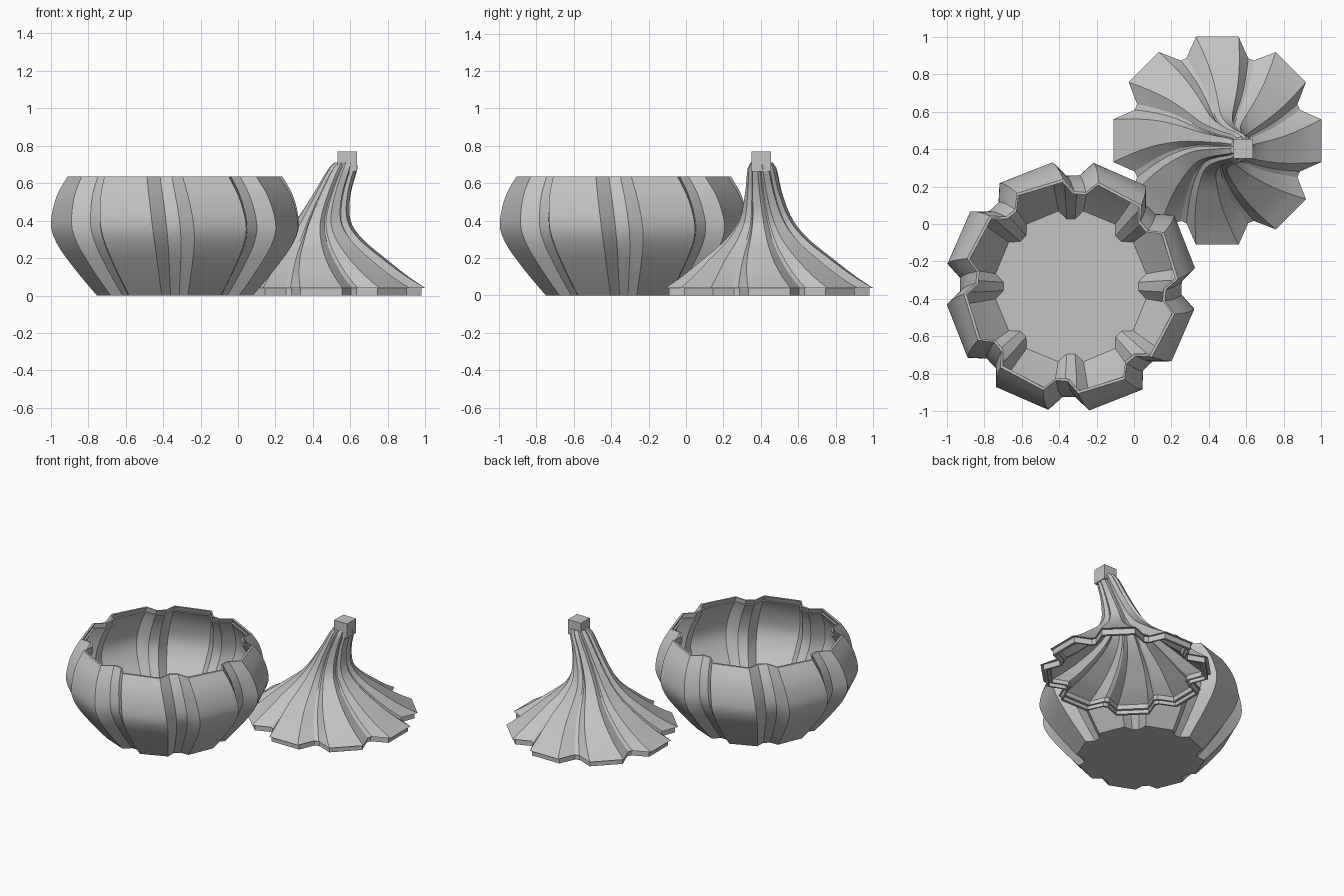
import bpy, bmesh, math

old = bpy.data.objects.get("Cube")
if old:
    bpy.data.objects.remove(old, do_unlink=True)

# One plain clay colour
clay = bpy.data.materials.new("grey_clay")
clay.use_nodes = True
GREY = (0.55, 0.55, 0.55, 1)
clay.diffuse_color = GREY
clay.node_tree.nodes["Principled BSDF"].inputs["Base Color"].default_value = GREY

LOBES = 8


def curve(points, z):
    """Smoothly interpolate a value from (z, value) points."""
    n = len(points)
    i = max([k for k in range(n - 1) if points[k][0] <= z + 1e-6], default=0)
    (z1, p1), (z2, p2) = points[i], points[i + 1]
    slope = lambda a, b: (points[b][1] - points[a][1]) / (points[b][0] - points[a][0])
    m1 = slope(max(i - 1, 0), i + 1) * (z2 - z1)
    m2 = slope(i, min(i + 2, n - 1)) * (z2 - z1)
    t = (z - z1) / (z2 - z1)
    return ((2*t**3 - 3*t**2 + 1) * p1 + (t**3 - 2*t**2 + t) * m1
            + (3*t**2 - 2*t**3) * p2 + (t**3 - t**2) * m2)


def spread(a, b, n):
    return [a + (b - a) * i / n for i in range(n + 1)]


def lobed_shell(name, rings, start, corner, notch, depth):
    """Loft lobed rings (x, y, z, radius, twist) and close both ends."""
    bm = bmesh.new()
    loops = []
    for cx, cy, z, r, twist in rings:
        loop = []
        for k in range(LOBES):
            mid = start + twist + k * 360 / LOBES
            for off, scale in ((-corner, 1), (corner, 1),
                               (22.5 - notch, depth), (22.5 + notch, depth)):
                a = math.radians(mid + off)
                loop.append(bm.verts.new((cx + r * scale * math.cos(a),
                                          cy + r * scale * math.sin(a), z)))
        loops.append(loop)
    n = len(loops[0])
    for low, high in zip(loops, loops[1:]):
        for i in range(n):
            j = (i + 1) % n
            bm.faces.new((low[i], low[j], high[j], high[i]))
    bm.faces.new(loops[0][::-1])
    bm.faces.new(loops[-1])
    bmesh.ops.recalc_face_normals(bm, faces=bm.faces)
    mesh = bpy.data.meshes.new(name)
    bm.to_mesh(mesh)
    bm.free()
    mesh.materials.append(clay)
    obj = bpy.data.objects.new(name, mesh)
    bpy.context.collection.objects.link(obj)
    bpy.ops.object.select_all(action='DESELECT')
    bpy.context.view_layer.objects.active = obj
    obj.select_set(True)
    bpy.ops.object.shade_smooth_by_angle(angle=math.radians(25))
    return obj


# Bowl: outer wall, stepped rim, inner wall and floor
BOWL_X, BOWL_Y, TOP = -0.337, -0.333, 0.637
bowl_radius = [(0, .422), (.09, .50), (.18, .572), (.27, .635),
               (.36, .669), (.46, .658), (.55, .627), (TOP, .574)]


def bowl_ring(z, inset=0):
    twist = -5.5 * max(0, (z - .2) / (TOP - .2)) ** 2
    return (BOWL_X, BOWL_Y, z, curve(bowl_radius, z) - inset, twist)


bowl = [bowl_ring(z) for z in spread(0, TOP, 18)]
bowl += [bowl_ring(TOP, .015), bowl_ring(.605, .022)]
bowl += [bowl_ring(z, .036) for z in spread(.605, .025, 16)]
lobed_shell("bowl", bowl, 22.5, 13, 3.5, .885)

# Lid: bent, twisted cone with a lipped rim and hollow underside
lid_radius = [(.04, .567), (.1, .472), (.2, .342), (.3, .222),
              (.4, .147), (.55, .1), (.68, .077), (.71, .06)]
lid_x = [(.04, .445), (.3, .445), (.4, .455), (.55, .505), (.71, .575)]
lid_y = [(.04, .445), (.3, .435), (.55, .415), (.71, .405)]


def lid_ring(z, inset=0, drop=0):
    return (curve(lid_x, z), curve(lid_y, z), z - drop,
            curve(lid_radius, z) - inset, -32 * (z - .04) / .67)


lid = [lid_ring(z) for z in spread(.71, .04, 24)]
lid += [lid_ring(.04, .02), lid_ring(.04, .02, .04), lid_ring(.04, .04, .04),
        lid_ring(.04, .04, .015), lid_ring(.04, .06, .015)]
lid += [lid_ring(z, .04) for z in spread(.055, .5, 14)]
lobed_shell("lid", lid, 0, 11.6, 2, .83)

# Square stem tip
bpy.ops.mesh.primitive_cube_add(size=.105, location=(.583, .402, .716))
tip = bpy.context.object
tip.name = "stem_tip"
tip.data.materials.append(clay)
